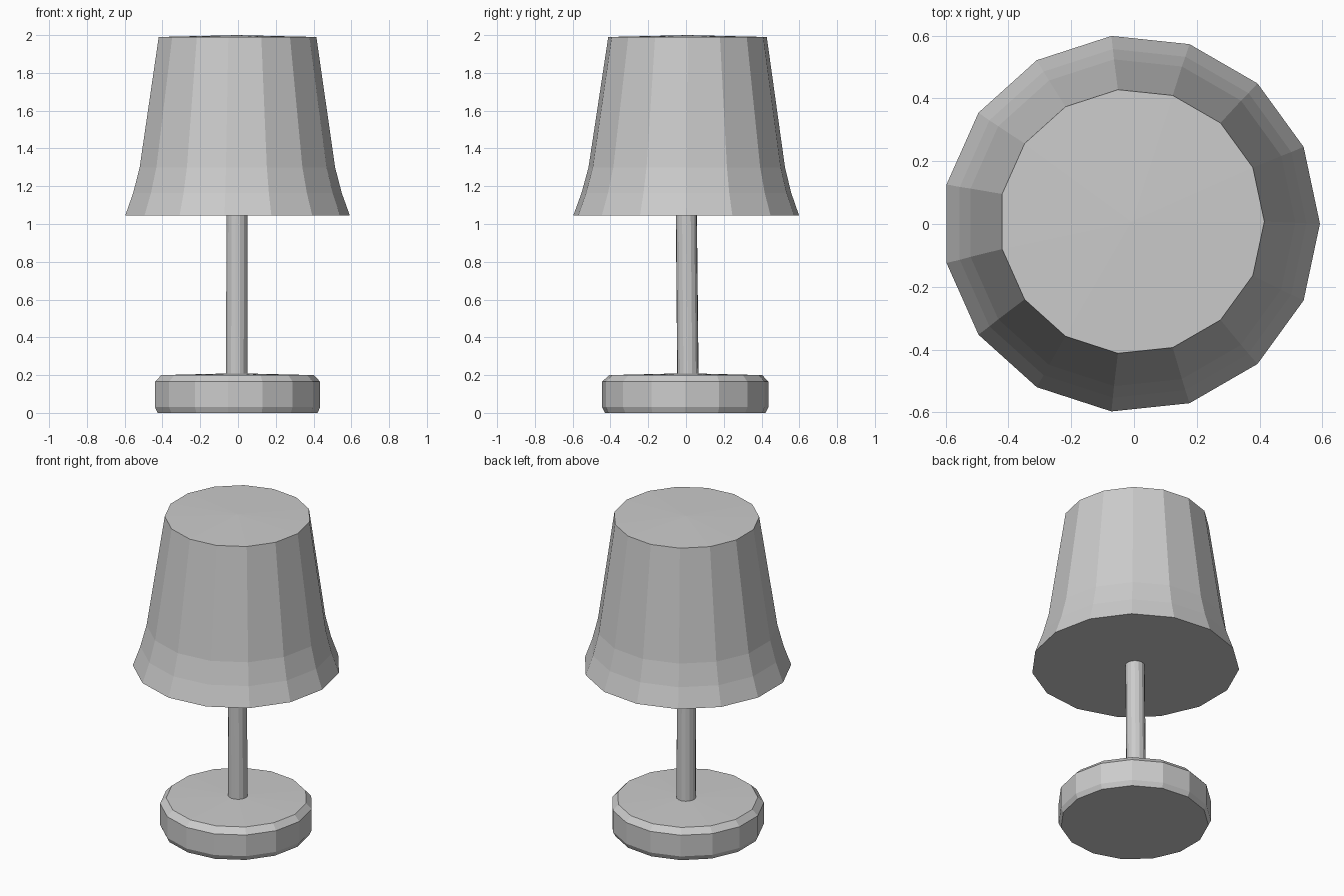
import bpy, bmesh
from math import cos, sin, tau

if "Cube" in bpy.data.objects:
    bpy.data.objects.remove(bpy.data.objects["Cube"])

SIDES = 15


def lathe(name, rings, z_bottom, z_top):
    """Stack of (z, radius, centre_x, centre_y) rings, closed by fan caps."""
    bm = bmesh.new()
    loops = [[bm.verts.new((cx + r * cos(tau * i / SIDES),
                            cy + r * sin(tau * i / SIDES), z))
              for i in range(SIDES)] for z, r, cx, cy in rings]
    low = bm.verts.new((rings[0][2], rings[0][3], z_bottom))
    high = bm.verts.new((rings[-1][2], rings[-1][3], z_top))
    for i in range(SIDES):
        j = (i + 1) % SIDES
        for a, b in zip(loops, loops[1:]):
            bm.faces.new((a[i], a[j], b[j], b[i]))
        bm.faces.new((low, loops[0][j], loops[0][i]))
        bm.faces.new((high, loops[-1][i], loops[-1][j]))
    mesh = bpy.data.meshes.new(name)
    bm.to_mesh(mesh)
    bm.free()
    obj = bpy.data.objects.new(name, mesh)
    bpy.context.collection.objects.link(obj)
    return obj


# Round foot with bevelled rims and a slightly domed top
lathe("base", [(0.0, 0.428, -0.007, -0.004), (0.03, 0.442, -0.007, -0.004),
               (0.165, 0.442, -0.007, -0.004), (0.20, 0.408, -0.007, -0.002)],
      0.0, 0.21)

# Slim stem, leaning very slightly
lathe("stem", [(0.20, 0.057, -0.008, 0.010), (1.05, 0.056, -0.006, 0.002)],
      0.20, 1.05)

# Closed lampshade flaring at the lower rim
lathe("lampshade", [(1.045, 0.601, -0.009, 0.001), (1.165, 0.558, -0.009, 0.002),
                    (1.30, 0.523, -0.009, 0.004), (1.99, 0.422, -0.007, 0.008)],
      1.045, 2.0)
